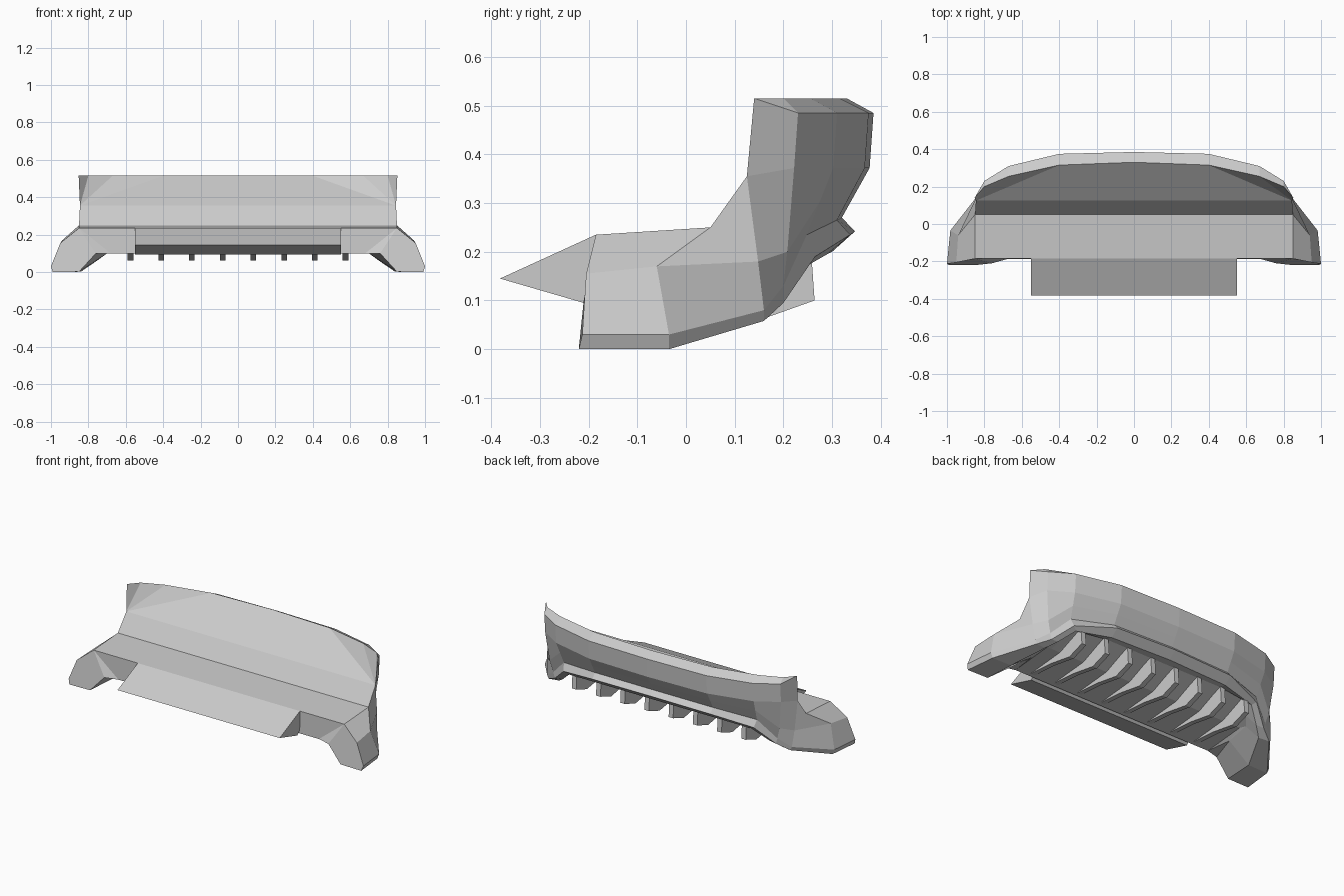
import bpy, bmesh
from mathutils import Vector as V

if "Cube" in bpy.data.objects:
    bpy.data.objects.remove(bpy.data.objects["Cube"])


def finish(name, bm, mirror=False):
    bmesh.ops.remove_doubles(bm, verts=bm.verts, dist=0.0005)
    bmesh.ops.recalc_face_normals(bm, faces=bm.faces)
    me = bpy.data.meshes.new(name)
    bm.to_mesh(me)
    bm.free()
    ob = bpy.data.objects.new(name, me)
    bpy.context.collection.objects.link(ob)
    if mirror:
        m = ob.modifiers.new("mirror", 'MIRROR')
        m.use_clip = True
        m.merge_threshold = 0.001
    return ob


def add_face(bm, pts):
    clean = []
    for p in pts:
        if all((V(p) - q).length > 0.0005 for q in clean):
            clean.append(V(p))
    if len(clean) > 2:
        bm.faces.new([bm.verts.new(p) for p in clean])


def prism(name, profile, x, half):
    bm = bmesh.new()
    a = [(x - half, y, z) for y, z in profile]
    b = [(x + half, y, z) for y, z in profile]
    add_face(bm, a)
    add_face(bm, b)
    for i in range(len(a)):
        j = (i + 1) % len(a)
        add_face(bm, (a[i], a[j], b[j], b[i]))
    return finish(name, bm)


# Bumper shell: rows run from the centre, round the corner, to the arm tip
under = [(0, .25, .2), (.4, .25, .2), (.6, .235, .19), (.65, .17, .15),
         (.69, .12, .12), (.70, -.03, .1), (.76, -.21, .1)]
lip_inner = [(0, .3, .2), (.4, .29, .195), (.62, .25, .172), (.70, .195, .1),
             (.755, .15, .06), (.84, -.035, .002), (.85, -.22, .002)]
lip_low = [(0, .347, .242), (.4, .337, .235), (.645, .265, .19), (.75, .2, .095),
           (.82, .16, .058), (.97, -.035, 0), (.99, -.22, 0)]
lip_high = [(0, .32, .27), (.4, .31, .265), (.655, .248, .235), (.76, .2, .13),
            (.83, .16, .08), (.982, -.035, .03), (1, -.213, .03)]
corner, tip = (.85, .05, .25), (.85, -.185, .235)

# Plan curve of the top rim: x, outer y, inner y
rim = [(0, .385, .33), (.4, .375, .315), (.67, .31, .255), (.80, .23, .2)]
rim_end = (.852, .14, .515)
band_end = (.845, .125, .355)
waist = [(x, yo - .008, .372) for x, yo, yi in rim] + [band_end, corner, tip]
rim_out = [(x, yo, .485) for x, yo, yi in rim] + [rim_end, corner, tip]
rim_in = [(x, yi, .515) for x, yo, yi in rim] + [rim_end, corner, tip]
shoulder = [tuple(V(a).lerp(V(b), .5)) for a, b in zip(lip_high[:3], waist)]
shoulder += [(.78, .208, .2), (.84, .148, .18), (.94, -.06, .17), (.95, -.205, .155)]
xs = [0, .4, .67, .80, .85]
band_top = [(0, .125, .355)] + [band_end] * 4 + [corner, tip]
band_low = [(x, .05, .25) for x in xs] + [corner, tip]
front_top = [(x, -.185, .235) for x in xs] + [tip, tip]
front_low = [(x, -.188, .1) for x in (0, .4, .6, .68, .68, .68)] + [under[6]]
# Ceiling of the recess stays low before rising to the rear
ceiling = [(x, .08, .125) for x in (0, .4, .6, .65, .68)] + [under[5], under[6]]

rows = [front_low, ceiling, under, lip_inner, lip_low, lip_high, shoulder, waist,
        rim_out, rim_in, band_top, band_low, front_top]
bm = bmesh.new()
for r in range(len(rows)):
    a, b = rows[r], rows[(r + 1) % len(rows)]
    for s in range(6):
        if s == 4 and r in (7, 8, 9):
            continue
        add_face(bm, (a[s], a[s + 1], b[s + 1], b[s]))
# Arm front cap
add_face(bm, [row[6] for row in rows])
finish("bumper_shell", bm, mirror=True)

# Front wedge tongue
prism("front_wedge", [(-.185, .235), (-.382, .145), (-.21, .095), (-.16, .15)], 0, .55)

# Diffuser fins under the rear
fin = [(-.17, .102), (.0, .09), (.16, .063), (.264, .1), (.257, .2), (.08, .13)]
for i in range(8):
    prism("diffuser_fin", fin, -.575 + i * 1.15 / 7, .015)
